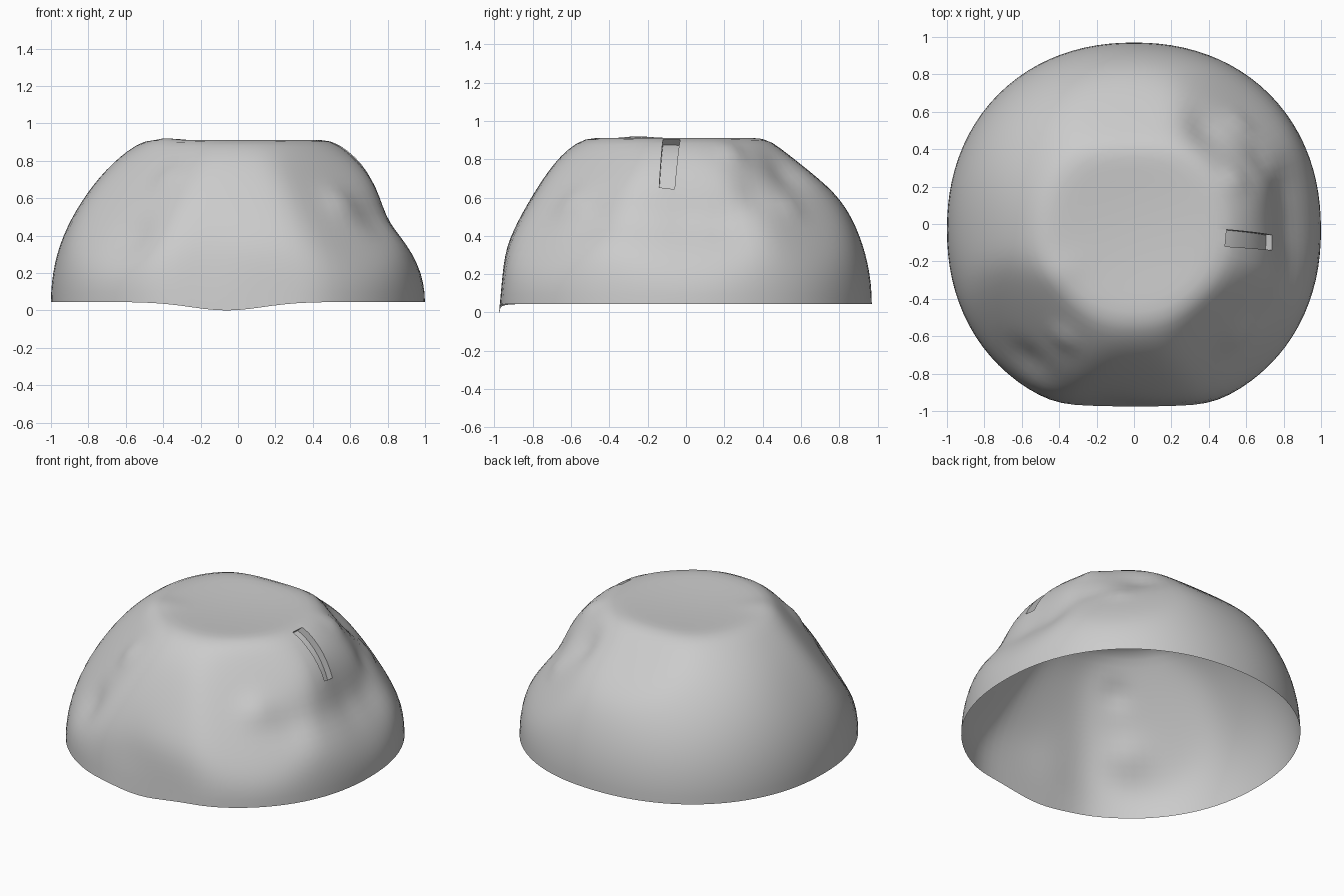
import bpy, bmesh, math
from mathutils import Vector

if "Cube" in bpy.data.objects:
    bpy.data.objects.remove(bpy.data.objects["Cube"])

CENTRE = Vector((0, -0.03, 0.045))
SEG, RINGS = 96, 30

# Flattened sides: outward direction, distance from centre, edge sharpness
FLATS = [((0, 0, 1), 0.874, 60), ((0, -1, 0.08), 0.94, 50), ((0, -0.87, 0.494), 0.942, 40),
         ((0, 0.618, 0.786), 0.965, 50), ((0.88, 0.05, 0.476), 0.945, 50),
         ((0.55, -0.6, 0.58), 0.925, 40), ((-0.83, 0, 0.55), 1.02, 40),
         ((-0.57, -0.57, 0.6), 0.925, 40), ((0.57, 0.57, 0.6), 0.94, 40)]

# Local dents and bumps: world position, width, radial amount
DENTS = [((0.78, 0.22, 0.47), 0.17, -0.04), ((0.80, -0.02, 0.48), 0.17, -0.035),
         ((0.76, -0.28, 0.46), 0.17, -0.035), ((0.70, -0.45, 0.46), 0.12, -0.02),
         ((0.56, -0.60, 0.58), 0.10, 0.025), ((0.70, 0.36, 0.62), 0.10, -0.02),
         ((0.40, 0.55, 0.78), 0.13, -0.035), ((0.60, 0.58, 0.58), 0.06, 0.015),
         ((0.54, 0.24, 0.83), 0.07, 0.02), ((-0.55, -0.72, 0.38), 0.13, -0.03),
         ((-0.38, -0.62, 0.72), 0.08, 0.02), ((-0.38, -0.25, 0.90), 0.10, 0.01),
         ((-0.15, -0.85, 0.28), 0.20, -0.015)]


def surface(az, el):
    c, s = math.cos(az), math.sin(az)
    u = Vector((c * math.cos(el), s * math.cos(el), math.sin(el)))
    # slightly squared-off plan, fading towards the top
    square = (abs(c) ** 2.15 + abs(s) ** 2.15) ** (-1 / 2.15)
    ball = 1 + (square - 1) * math.cos(el) ** 2
    total = ball ** -50
    for n, d, sharp in FLATS:
        dot = u.dot(Vector(n).normalized())
        if dot > 0:
            total += (dot / d) ** sharp
    r = total ** (-1 / 50)
    for pos, width, amount in DENTS:
        gap = (u - (Vector(pos) - CENTRE).normalized()).length
        r += amount * math.exp(-(gap / width) ** 2)
    return CENTRE + u * r


# Open, dented dome shell
bm = bmesh.new()
rows = []
for j in range(RINGS):
    row = []
    for i in range(SEG):
        p = surface(2 * math.pi * i / SEG, math.pi / 2 * j / RINGS)
        if j == 0:
            p.z = CENTRE.z
            if p.y < -0.8:  # drooping lip at the front rim
                lip = math.exp(-((p.x + 0.06) / 0.27) ** 2)
                p.z -= 0.045 * lip
                p.y -= 0.005 * lip
        row.append(bm.verts.new(p))
    rows.append(row)
top = bm.verts.new(surface(0, math.pi / 2))
slot = []
for j in range(RINGS):
    for i in range(SEG):
        k = (i + 1) % SEG
        if j == RINGS - 1:
            bm.faces.new((rows[j][i], rows[j][k], top))
            continue
        f = bm.faces.new((rows[j][i], rows[j][k], rows[j + 1][k], rows[j + 1][i]))
        if 13 <= j < 20 and SEG - 3 <= i < SEG - 1:
            slot.append(f)

# Narrow slot on the right: keep its width even, then sink it
for j in range(13, 21):
    t = (j - 13) / 7
    for n, i in enumerate((SEG - 3, SEG - 2, SEG - 1)):
        rows[j][i].co.y = -0.14 + 0.02 * t + n * (0.04 + 0.005 * t)
out = bmesh.ops.extrude_face_region(bm, geom=slot)
inward = Vector((-0.74, 0, -0.67)) * 0.045
bmesh.ops.translate(bm, vec=inward,
                    verts=[g for g in out["geom"] if isinstance(g, bmesh.types.BMVert)])
bmesh.ops.delete(bm, geom=[f for f in slot if f.is_valid], context="FACES")
bmesh.ops.recalc_face_normals(bm, faces=bm.faces)

mesh = bpy.data.meshes.new("dented_dome")
bm.to_mesh(mesh)
bm.free()
dome = bpy.data.objects.new("dented_dome", mesh)
bpy.context.collection.objects.link(dome)
bpy.context.view_layer.objects.active = dome
dome.select_set(True)
bpy.ops.object.shade_smooth_by_angle(angle=math.radians(40))
